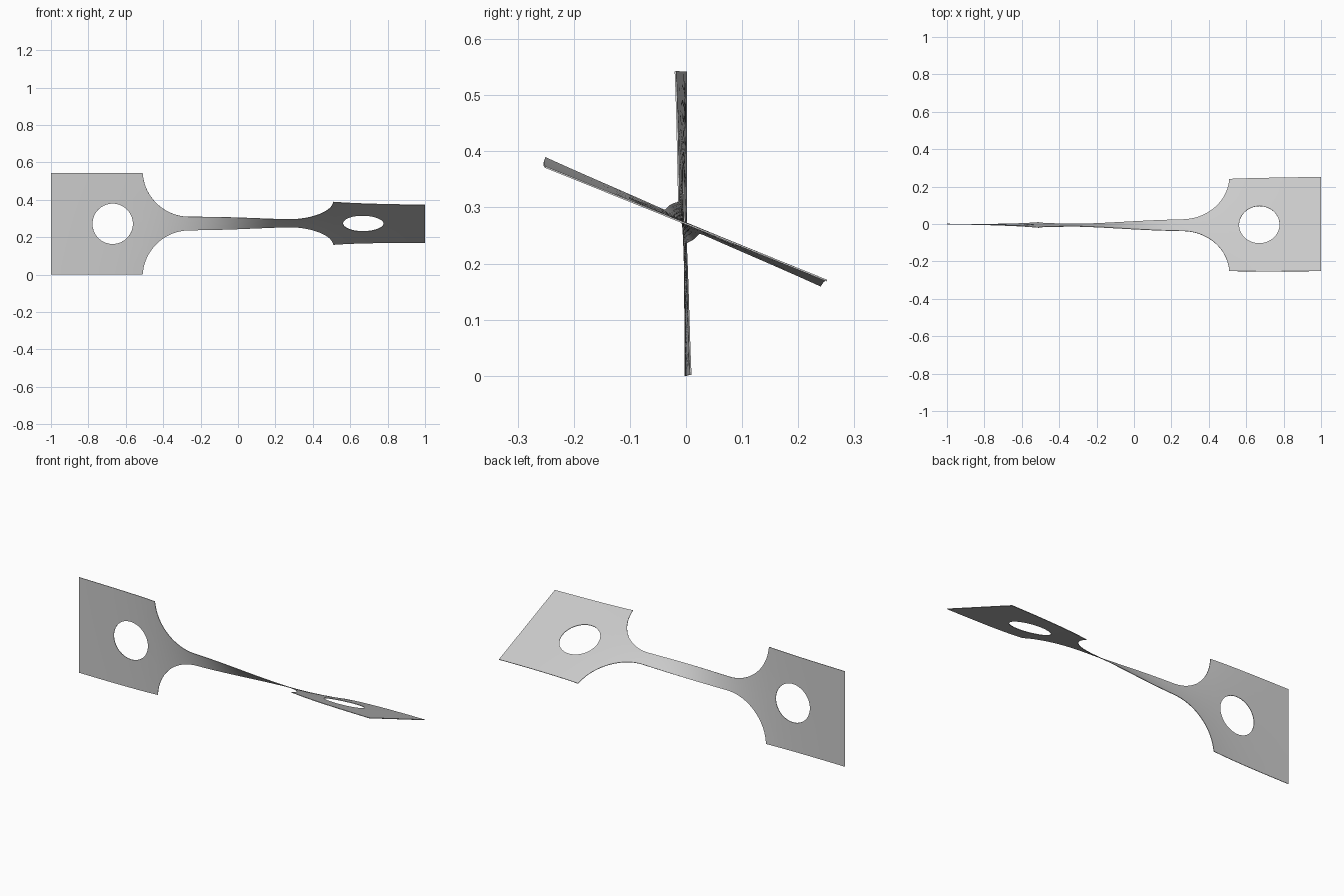
import bpy
import bmesh
import math

cube = bpy.data.objects.get("Cube")
if cube:
    bpy.data.objects.remove(cube, do_unlink=True)

HALF_W = 0.271            # half width of the end tabs
HOLE_X, HOLE_R = 0.67, 0.108
FIL_X, FIL_Z, FIL_R = 0.26, 0.287, 0.25   # fillet circle of the neck
THICK = 0.003
ROWS = 5


def outline(x):
    """Half width of the flat strip at x."""
    a = abs(x)
    if a <= FIL_X:
        return FIL_Z - FIL_R
    d = FIL_R ** 2 - (a - FIL_X) ** 2
    return min(HALF_W, FIL_Z - math.sqrt(d)) if d > 0 else HALF_W


def hole(x):
    """Half height of the round hole at x."""
    return math.sqrt(max(0.0, HOLE_R ** 2 - (abs(x) - HOLE_X) ** 2))


def twist(x, s):
    """Place a flat strip point on the twisted sheet."""
    angle = math.radians(56 - 34.2 * math.tanh(3 * x))
    bow = 1 - x * x
    return (x, -s * math.cos(angle) - 0.007 * bow,
            HALF_W + s * math.sin(angle) + 0.003 * bow * (1 + x))


# Column positions: straight neck, fillet, hole, end of tab
shoulder = FIL_X + math.sqrt(FIL_R ** 2 - (FIL_Z - HALF_W) ** 2)
fillet_end = math.asin((shoulder - FIL_X) / FIL_R)
half = [FIL_X * i / 14 for i in range(1, 14)]
half += [FIL_X + FIL_R * math.sin(fillet_end * i / 20) for i in range(21)]
half += [HOLE_X - HOLE_R * math.cos(math.pi * i / 28) for i in range(29)]
half += [HOLE_X + HOLE_R + (1 - HOLE_X - HOLE_R) * i / 6 for i in range(1, 7)]
columns = [-x for x in reversed(half)] + [0.0] + half

# Twisted link plate, upper and lower halves joined along the middle
bm = bmesh.new()
for side in (1, -1):
    previous = None
    for x in columns:
        inner, outer = hole(x), outline(x)
        column = [bm.verts.new(twist(x, side * (inner + (outer - inner) * r / ROWS)))
                  for r in range(ROWS + 1)]
        if previous:
            for r in range(ROWS):
                face = [previous[r], column[r], column[r + 1], previous[r + 1]]
                bm.faces.new(face if side > 0 else face[::-1])
        previous = column
bmesh.ops.remove_doubles(bm, verts=bm.verts, dist=0.00002)
mesh = bpy.data.meshes.new("twisted_link_plate")
bm.to_mesh(mesh)
bm.free()

plate = bpy.data.objects.new("twisted_link_plate", mesh)
bpy.context.collection.objects.link(plate)

# Plain grey metal
metal = bpy.data.materials.new("light_grey_metal")
metal.use_nodes = True
grey = (0.6, 0.6, 0.6, 1)
metal.diffuse_color = grey
metal.node_tree.nodes["Principled BSDF"].inputs["Base Color"].default_value = grey
mesh.materials.append(metal)

# Sheet thickness and smooth shading
bpy.ops.object.select_all(action='DESELECT')
plate.select_set(True)
bpy.context.view_layer.objects.active = plate
solid = plate.modifiers.new("thickness", 'SOLIDIFY')
solid.thickness = THICK
solid.offset = 0
bpy.ops.object.modifier_apply(modifier=solid.name)
bpy.ops.object.shade_smooth_by_angle(angle=math.radians(35))
